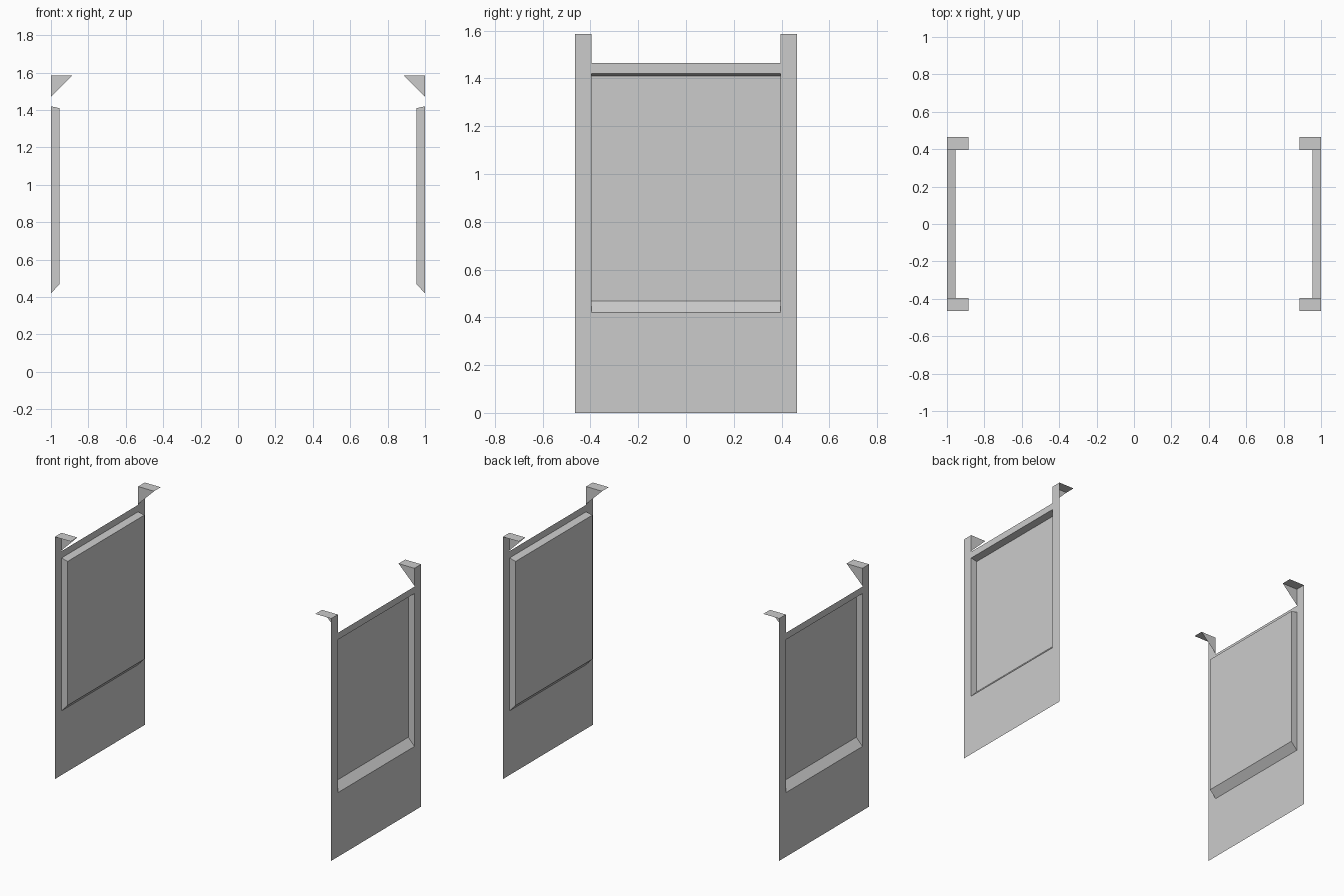
import bpy, bmesh

if "Cube" in bpy.data.objects:
    bpy.data.objects.remove(bpy.data.objects["Cube"])

X_OUT, X_IN, X_TIP = 1.0, 0.955, 0.885      # sheet, recessed pane, bracket tip
YS = [-0.465, -0.396, 0.396, 0.465]         # post edges
ZS = [0.0, 0.42, 1.42, 1.465, 1.585]        # base, opening, rail top, post top


def sheet(name, faces, mirror_y=False):
    """Make a mirrored open sheet from polygons, welding shared corners."""
    bm = bmesh.new()
    for pts in faces:
        bm.faces.new([bm.verts.new(p) for p in pts])
    bmesh.ops.remove_doubles(bm, verts=bm.verts, dist=1e-5)
    mesh = bpy.data.meshes.new(name)
    bm.to_mesh(mesh)
    bm.free()
    obj = bpy.data.objects.new(name, mesh)
    bpy.context.collection.objects.link(obj)
    mod = obj.modifiers.new("mirror", 'MIRROR')
    mod.use_axis = (True, mirror_y, False)
    mod.use_mirror_merge = False
    return obj


# Flat side panel: grid cells minus the window opening and the top notch
cells = []
for i in range(3):
    for j in range(4):
        if i == 1 and j in (1, 3):
            continue
        y0, y1, z0, z1 = YS[i], YS[i + 1], ZS[j], ZS[j + 1]
        cells.append([(X_OUT, y0, z0), (X_OUT, y1, z0),
                      (X_OUT, y1, z1), (X_OUT, y0, z1)])
sheet("side_panel", cells)

# Recessed pane with straight sides and sloped sill and head
y0, y1 = YS[1], YS[2]
rim = [(X_OUT, y0, 0.42), (X_OUT, y1, 0.42), (X_OUT, y1, 1.42), (X_OUT, y0, 1.42)]
pane = [(X_IN, y0, 0.468), (X_IN, y1, 0.468), (X_IN, y1, 1.41), (X_IN, y0, 1.41)]
walls = [[rim[k], rim[(k + 1) % 4], pane[(k + 1) % 4], pane[k]] for k in range(4)]
sheet("recessed_pane", [pane] + walls)

# Corner brackets: top tab and a triangular gusset on the inner side
ya, yb, top = YS[2], YS[3], ZS[4]
tab = [(X_TIP, ya, top), (X_OUT, ya, top), (X_OUT, yb, top), (X_TIP, yb, top)]
gusset = [(X_TIP, ya, top), (X_OUT, ya, 1.47), (X_OUT, ya, top)]
sheet("corner_bracket", [tab, gusset], mirror_y=True)
